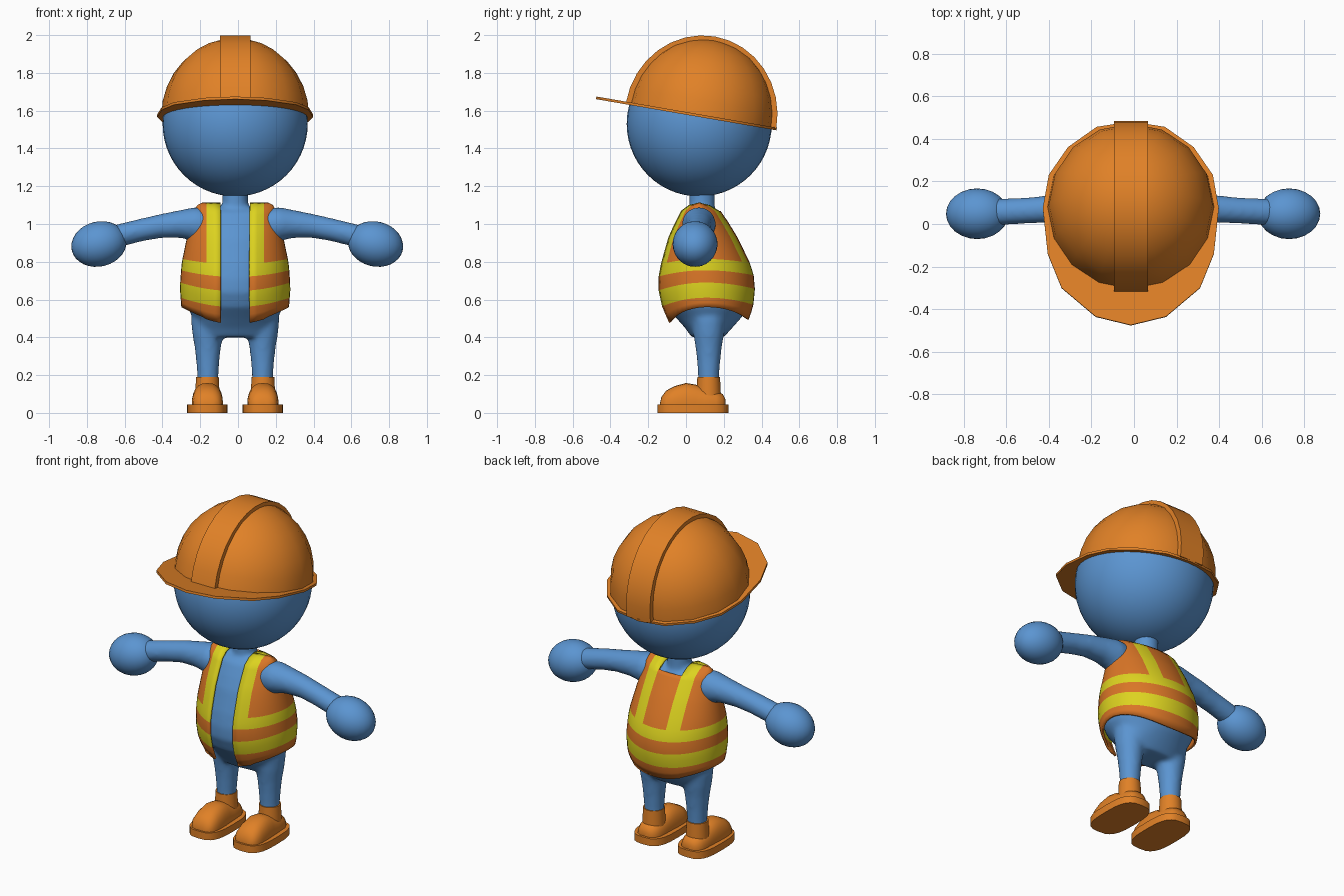
import bpy, bmesh, math
from mathutils import Vector, Matrix

if "Cube" in bpy.data.objects:
    bpy.data.objects.remove(bpy.data.objects["Cube"])

CX = -0.015                      # body centre line


def mat(name, rgb):
    m = bpy.data.materials.new(name)
    m.diffuse_color = (*rgb, 1)
    m.use_nodes = True
    m.node_tree.nodes["Principled BSDF"].inputs["Base Color"].default_value = m.diffuse_color
    return m


BLUE = mat("blue", (0.105, 0.30, 0.64))
ORANGE = mat("orange", (0.75, 0.22, 0.02))
VEST = mat("vest_orange", (0.70, 0.18, 0.02))
YELLOW = mat("yellow", (0.72, 0.65, 0.014))


def finish(bm, name, mats, angle=40, fix=True):
    if fix:
        bmesh.ops.recalc_face_normals(bm, faces=bm.faces)
    me = bpy.data.meshes.new(name)
    bm.to_mesh(me)
    bm.free()
    ob = bpy.data.objects.new(name, me)
    bpy.context.collection.objects.link(ob)
    for m in mats:
        me.materials.append(m)
    bpy.context.view_layer.objects.active = ob
    ob.select_set(True)
    bpy.ops.object.shade_smooth_by_angle(angle=math.radians(angle))
    ob.select_set(False)
    return ob


def loft(bm, rings):
    """Closed tube through equal-sized rings, capped at both ends."""
    vs = [[bm.verts.new(p) for p in r] for r in rings]
    n = len(vs[0])
    for a, b in zip(vs, vs[1:]):
        for i in range(n):
            bm.faces.new((a[i], a[(i + 1) % n], b[(i + 1) % n], b[i]))
    bm.faces.new(vs[0][::-1])
    bm.faces.new(vs[-1])


def ring(c, u, v, n=32, power=1.0):
    pts = []
    for i in range(n):
        t = 2 * math.pi * i / n
        a, b = math.cos(t), math.sin(t)
        a, b = (math.copysign(abs(k) ** power, k) for k in (a, b))
        pts.append(Vector(c) + Vector(u) * a + Vector(v) * b)
    return pts


def hring(x, y, z, rx, ry, n=32, power=1.0):
    return ring((x, y, z), (rx, 0, 0), (0, ry, 0), n, power)


# torso profile: z, half width, centre y, half depth
PROFILE = [(.46, .25, .115, .205), (.56, .285, .11, .245), (.65, .292, .105, .26),
           (.72, .29, .103, .258), (.80, .282, .098, .238), (.93, .255, .085, .187),
           (1.0, .237, .08, .15), (1.07, .218, .075, .108), (1.10, .20, .07, .06),
           (1.113, .175, .07, .004)]


def profile(z):
    for a, b in zip(PROFILE, PROFILE[1:]):
        if z <= b[0]:
            f = max(0, (z - a[0]) / (b[0] - a[0]))
            return [p + (q - p) * f for p, q in zip(a[1:], b[1:])]
    return PROFILE[-1][1:]


# --- body: torso, neck, legs and arms blended together
bm = bmesh.new()
hips = [(.40, .19, .115, .085), (.45, .215, .12, .125), (.50, .222, .12, .17), (.56, .255, .113, .22)]
rings = [hring(CX, cy, z, rx, ry) for z, rx, cy, ry in hips]
for z, rx, cy, ry in PROFILE[2:-1]:
    rings.append(hring(CX, cy, z - .012, rx - .02, ry - .016))
loft(bm, rings)
loft(bm, [hring(CX, .085, z, r, r) for z, r in ((1.0, .075), (1.1, .068), (1.2, .068))])
for s in (-1, 1):
    legs = ((.14, .055), (.20, .056), (.28, .062), (.35, .07), (.42, .082), (.5, .09))
    loft(bm, [hring(CX + s * .145, .12, z, r, r) for z, r in legs])
    arm = ((.10, .07, .99, .08), (.22, .068, 1.0, .09), (.30, .07, 1.0, .074), (.40, .07, .99, .064),
           (.50, .063, .97, .061), (.66, .055, .93, .062))
    loft(bm, [ring((s * x - .005, y, z), (0, r, 0), (0, 0, r)) for x, y, z, r in arm])
body = finish(bm, "body", [BLUE], 180)
rm = body.modifiers.new("blend", "REMESH")
rm.mode, rm.voxel_size, rm.use_smooth_shade = "VOXEL", .013, True
sm = body.modifiers.new("soften", "SMOOTH")
sm.factor, sm.iterations = .5, 8

# --- hands
for s, side in ((-1, "left"), (1, "right")):
    bm = bmesh.new()
    bmesh.ops.create_uvsphere(bm, u_segments=24, v_segments=16, radius=1)
    M = (Matrix.Translation((s * .732 - .004, .048, .894))
         @ Matrix.Rotation(math.radians(s * 14), 4, 'Y') @ Matrix.Diagonal((.148, .119, .119, 1)))
    bmesh.ops.transform(bm, matrix=M, verts=bm.verts)
    finish(bm, side + "_hand", [BLUE], 60)

# --- helmet frame, tilted up at the front
HELMET = Matrix.Translation((CX, .08, 1.573)) @ Matrix.Rotation(math.radians(-9.8), 4, 'X')
INV = HELMET.inverted()

# --- head, open where the helmet hides it
bm = bmesh.new()
bmesh.ops.create_uvsphere(bm, u_segments=40, v_segments=28, radius=.384)
bmesh.ops.translate(bm, verts=bm.verts, vec=(CX, .07, 1.53))
bmesh.ops.delete(bm, geom=[v for v in bm.verts if (INV @ v.co).z > .06], context='VERTS')
finish(bm, "head", [BLUE], 60, False)

# --- helmet dome
bm = bmesh.new()
bmesh.ops.create_uvsphere(bm, u_segments=16, v_segments=16, radius=1)
bmesh.ops.delete(bm, geom=[v for v in bm.verts if v.co.z < -.01], context='VERTS')
bmesh.ops.transform(bm, matrix=HELMET @ Matrix.Diagonal((.391, .391, .412, 1)), verts=bm.verts)
finish(bm, "helmet_dome", [ORANGE], 50, False)

# --- raised helmet ridge
bm = bmesh.new()
rings = []
for i in range(17):
    t = math.pi * i / 16
    c, s = math.cos(t), math.sin(t)
    rings.append([HELMET @ Vector((x, -c * r, s * (r + .022)))
                  for x, r in ((-.08, .36), (.08, .36), (.08, .404), (-.08, .404))])
loft(bm, rings)
finish(bm, "helmet_ridge", [ORANGE], 40)

# --- brim, longer at the front
half = [(0, -.475), (.165, -.435), (.325, -.30), (.39, -.14), (.413, .075),
        (.385, .23), (.295, .36), (.16, .455), (0, .48)]
outline = half + [(-x, y) for x, y in half[-2:0:-1]]
bm = bmesh.new()
loft(bm, [[HELMET @ Vector((x, (y - .08) / .985, z)) for x, y in outline] for z in (-.008, .006)])
finish(bm, "helmet_brim", [ORANGE], 30)

# --- vest: right half as a grid, then mirrored
# level and how far the level sags at the front and back
LEVELS = [(.56, .09), (.585, .068), (.61, .05), (.65, .048), (.69, .045), (.755, .035), (.785, .03),
          (.815, .028), (.87, .01), (.93, 0), (.97, 0), (1.01, 0), (1.05, 0), (1.07, 0), (1.087, 0),
          (1.10, 0), (1.107, 0), (1.113, 0)]
bm = bmesh.new()
grid = []
for s, dip in LEVELS:
    rx = profile(s)[0]
    a = math.asin(.078 / rx)
    b = math.asin(.152 / rx)
    cols = [a, (a + b) / 2] + [b + (math.pi - 2 * b) * k / 14 for k in range(15)]
    cols += [math.pi - (a + b) / 2, math.pi - a, math.pi - a / 2, math.pi]
    row = []
    for t in cols:
        back = .75 if t > math.pi / 2 else 1
        z = s - dip * math.cos(t) ** 2 * back
        w, cy, d = profile(z)
        x = rx * math.sin(t) if t < b + .01 or t > math.pi - b - .01 else w * math.sin(t)
        row.append(bm.verts.new((max(0, x) if t < math.pi else 0, cy - d * math.cos(t), z)))
    grid.append(row)
for i in range(len(grid) - 1):
    lv = LEVELS[i][0]
    for j in range(20):
        if j >= 18 and lv >= 1.07:                   # neck opening
            continue
        f = bm.faces.new((grid[i][j], grid[i][j + 1], grid[i + 1][j + 1], grid[i + 1][j]))
        band = .60 < lv < .68 or .75 < lv < .81
        strap = lv > .81 and (j < 2 or 16 <= j < 18)
        f.material_index = int(band or strap)
vest = finish(bm, "vest", [VEST, YELLOW], 60, False)
vest.location.x = CX
mi = vest.modifiers.new("mirror", "MIRROR")
mi.use_clip = True
so = vest.modifiers.new("thickness", "SOLIDIFY")
so.thickness, so.offset = .012, -1

# --- shoes: sole, upper and ankle cuff
UPPER = [(-.138, .03, .05), (-.13, .06, .085), (-.105, .077, .118), (-.06, .083, .112 + .03),
         (0, .083, .158), (.05, .08, .15), (.10, .078, .13), (.16, .074, .115),
         (.195, .058, .10), (.21, .03, .07)]
for s, side in ((-1, "left"), (1, "right")):
    x = CX + s * .147
    bm = bmesh.new()
    loft(bm, [hring(x, .037, z, .107, .188, 24, .65) for z in (0, .044)])
    finish(bm, side + "_sole", [ORANGE], 40)
    bm = bmesh.new()
    loft(bm, [ring((x, y, .035), (w, 0, 0), (0, 0, h - .035), 24, .8) for y, w, h in UPPER])
    for v in bm.verts:
        v.co.z = max(v.co.z, .02)
    finish(bm, side + "_shoe", [ORANGE], 60)
    bm = bmesh.new()
    loft(bm, [hring(x, .12, z, r, r) for z, r in ((.06, .066), (.13, .063), (.19, .06))])
    finish(bm, side + "_cuff", [ORANGE], 40)
